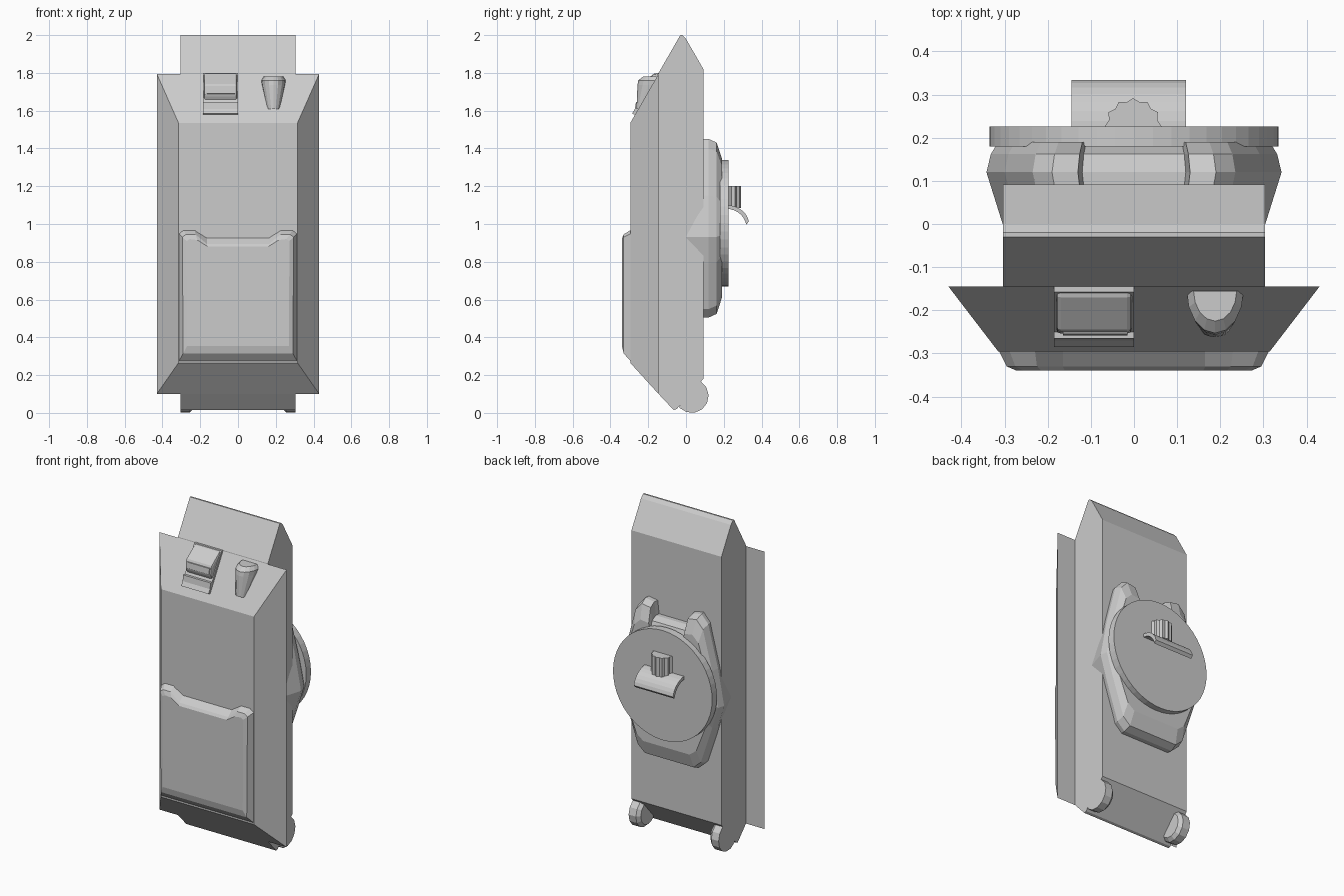
import bpy, bmesh
from math import sin, cos, pi

if "Cube" in bpy.data.objects:
    bpy.data.objects.remove(bpy.data.objects["Cube"])


def loft(name, rings):
    """Skin a list of equal-length point rings and cap both ends."""
    bm = bmesh.new()
    vs = [[bm.verts.new(p) for p in r] for r in rings]
    n = len(rings[0])
    for a, b in zip(vs, vs[1:]):
        for i in range(n):
            j = (i + 1) % n
            bm.faces.new((a[i], a[j], b[j], b[i]))
    bm.faces.new(vs[0][::-1])
    bm.faces.new(vs[-1])
    bmesh.ops.recalc_face_normals(bm, faces=bm.faces)
    me = bpy.data.meshes.new(name)
    bm.to_mesh(me)
    bm.free()
    ob = bpy.data.objects.new(name, me)
    bpy.context.collection.objects.link(ob)
    return ob


def side(name, yz, x0, x1):
    """Extrude a side profile (y, z) between two x positions."""
    return loft(name, [[(x, y, z) for y, z in yz] for x in (x0, x1)])


def plan(xz, y, sx=1, sz=1, cz=0):
    return [(x * sx, y, cz + (z - cz) * sz) for x, z in xz]


def sym(half):
    return half + [(-x, z) for x, z in reversed(half)]


def bevel(ob, w, seg=1):
    m = ob.modifiers.new("bevel", 'BEVEL')
    m.width, m.segments, m.limit_method = w, seg, 'ANGLE'


# Hull tub and flared upper body
side("hull", [(-.145, 1.8), (-.03, 2), (-.02, 2), (0, 1.98), (.092, 1.82),
              (.092, .18), (-.05, .02), (-.065, .015), (-.145, .1)], -.304, .304)
loft("upper_hull", [plan(sym([(.43, 1.795), (.43, .1)]), -.145),
                    plan(sym([(.315, 1.535), (.315, .265)]), -.295)])

# Raised deck with notched upper edge
deck = [
    (-.29, [(.165, .93), (.23, .97), (.29, .97), (.315, .95), (.315, .27)]),
    (-.33, [(.165, .895), (.225, .945), (.275, .945), (.295, .93), (.29, .315)]),
    (-.34, [(.16, .88), (.215, .915), (.255, .92), (.272, .91), (.27, .355)])]
loft("raised_deck", [plan(sym(h), y) for y, h in deck])

# Rounded end housings at the foot of the hull
arc = [(.03 + .09 * cos(a), .09 + .09 * sin(a))
       for a in (1.0 - i * (1.0 + pi * .75) / 7 for i in range(8))]
foot = [(-.02, .25), (.09, .185)] + arc
inner = [(.025 + (y - .025) * .8, .1 + (z - .1) * .8) for y, z in foot]
for s in (-1, 1):
    loft("end_housing", [[(s * x, y, z) for y, z in p]
                         for x, p in ((.304, foot), (.255, foot), (.235, inner))])

# Sloped-front hatch: base plate, hood and lip
plate = side("hatch_plate", [(-.145, 1.8), (-.158, 1.8), (-.285, 1.585),
                             (-.275, 1.58), (-.2, 1.65)], -.185, 0)
bevel(side("hatch_hood", [(-.15, 1.8), (-.17, 1.795), (-.245, 1.74), (-.25, 1.73),
                          (-.255, 1.685), (-.235, 1.645), (-.2, 1.62)],
           -.18, -.005), .012, 2)
side("hatch_visor", [(-.19, 1.735), (-.255, 1.725), (-.259, 1.69), (-.2, 1.68)], -.165, -.015)
side("hatch_lip", [(-.25, 1.645), (-.265, 1.645), (-.272, 1.6), (-.272, 1.58),
                   (-.26, 1.58)], -.185, 0)

# Tapered D-shaped ball mount


def dee(w, yb, yf, z, n=8):
    return [(.188 + w * cos(pi * i / n), yb + (yf - yb) * sin(pi * i / n), z)
            for i in range(n + 1)]


loft("ball_mount", [dee(.034, -.24, -.262, 1.61), dee(.062, -.165, -.257, 1.735),
                    dee(.066, -.155, -.253, 1.76), dee(.05, -.155, -.225, 1.782)])

# Turret shell with two prongs at the upper end
shell = sym([(.12, 1.36), (.13, 1.44), (.19, 1.45), (.235, 1.4), (.3, 1.15),
             (.342, .93), (.3, .79), (.22, .55), (.17, .505)])
loft("turret_shell", [plan(shell, 0, .89), plan(shell, .12),
                      plan(shell, .162, .97, .96, .98),
                      plan(shell, .19, .92, .78, .98)])

# Turret ring disc
N = 48
circle = [(.335 * cos(2 * pi * i / N), 1.005 + .335 * sin(2 * pi * i / N)) for i in range(N)]
loft("turret_ring", [plan(circle, .18), plan(circle, .226)])

# Curved flap and fluted knob on the disc
A = [(.215 + .12 * sin(t), .995 + .105 * cos(t)) for t in (i * pi / 2.25 / 7 for i in range(8))]
B = [(.215 + .105 * sin(t), .98 + .1 * cos(t)) for t in (i * pi / 2.25 / 7 for i in range(8))]
side("curved_flap", A + B[::-1], -.145, .12)
flute = []
for i in range(13):
    r = .066 if i % 2 == 0 else .058
    flute.append((-.002 + r * cos(pi * i / 12), .226 + r * sin(pi * i / 12)))
flute = [(.063, .2)] + flute + [(-.068, .2)]
loft("fluted_knob", [[(x, y, z) for x, y in flute] for z in (1.085, 1.2)])
